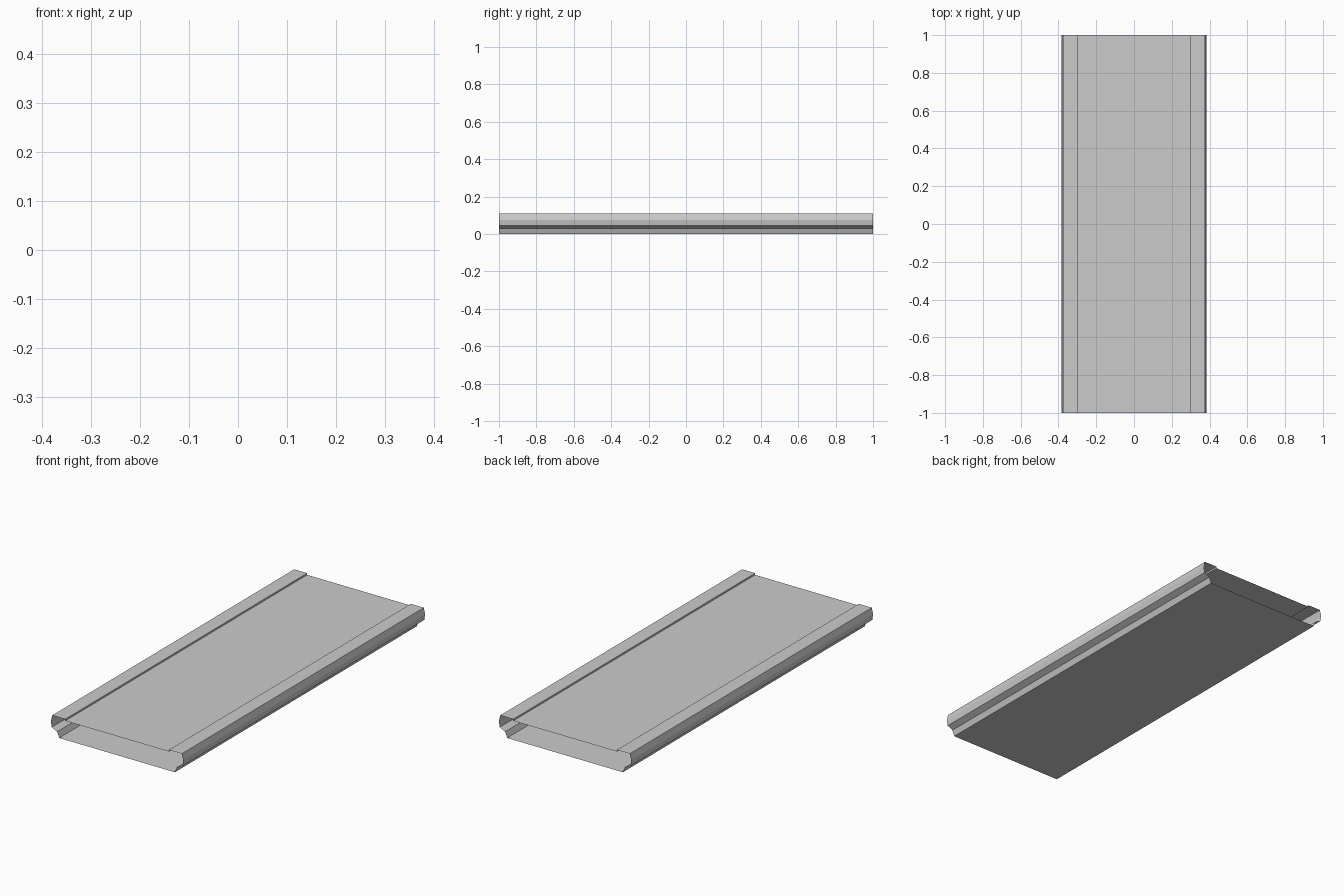
import bpy, bmesh

if "Cube" in bpy.data.objects:
    bpy.data.objects.remove(bpy.data.objects["Cube"])

# Right half of the cross-section (x, z), from bottom edge up to the recessed top
half = [(0.335, 0.0), (0.347, 0.03), (0.378, 0.045), (0.383, 0.075),
        (0.375, 0.108), (0.300, 0.108), (0.300, 0.099)]

# Closed profile by mirroring
profile = half + [(-x, z) for x, z in reversed(half)]


def extruded_shell(name, pts, length):
    """Sweep a closed profile along y, leaving both ends open."""
    bm = bmesh.new()
    front = [bm.verts.new((x, -length / 2, z)) for x, z in pts]
    back = [bm.verts.new((x, length / 2, z)) for x, z in pts]
    n = len(pts)
    for i in range(n):
        j = (i + 1) % n
        bm.faces.new((front[i], back[i], back[j], front[j]))
    bmesh.ops.recalc_face_normals(bm, faces=bm.faces)
    # Keep the bottom facing downwards so the shell points outward
    bm.normal_update()
    if min(bm.faces, key=lambda f: f.calc_center_median().z).normal.z > 0:
        bmesh.ops.reverse_faces(bm, faces=bm.faces)
    me = bpy.data.meshes.new(name)
    bm.to_mesh(me)
    bm.free()
    ob = bpy.data.objects.new(name, me)
    bpy.context.collection.objects.link(ob)
    return ob


# Flat deck panel with raised side rails and undercut edges
extruded_shell("deck_panel", profile, 2.0)
